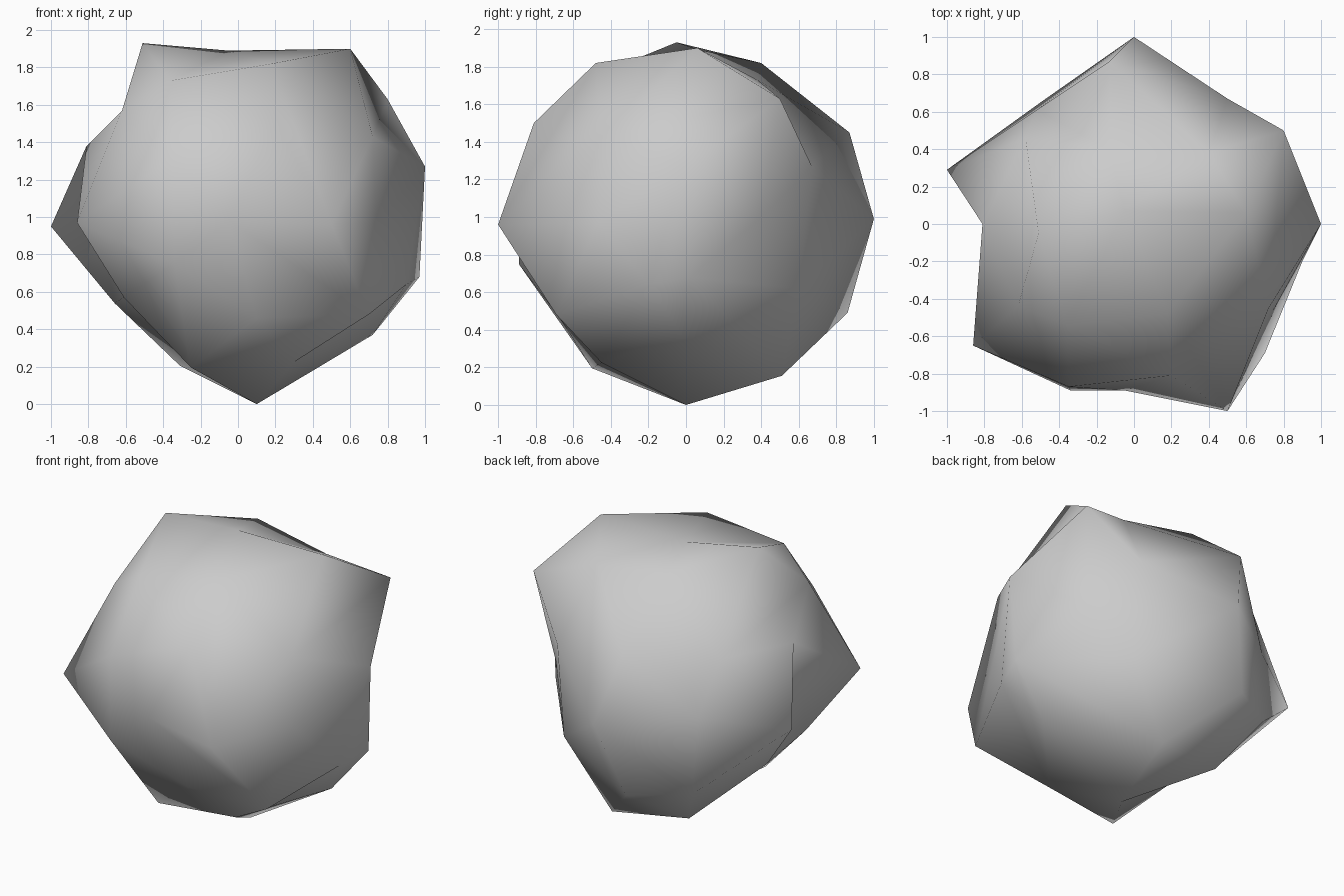
import bpy
import bmesh
from math import atan, sqrt
from mathutils import Matrix, Vector

default_cube = bpy.data.objects.get("Cube")
if default_cube:
    bpy.data.objects.remove(default_cube, do_unlink=True)

# Stone colour
stone_grey = bpy.data.materials.new("stone_grey")
stone_grey.use_nodes = True
colour = (0.6, 0.6, 0.6, 1)
stone_grey.diffuse_color = colour
for node in stone_grey.node_tree.nodes:
    if node.type == "BSDF_PRINCIPLED":
        node.inputs["Base Color"].default_value = colour

# Coarse ball, turned so that an edge midpoint lies on every axis
ball = bmesh.new()
bmesh.ops.create_icosphere(ball, subdivisions=2, radius=1)
golden = (1 + sqrt(5)) / 2
ball.transform(Matrix.Rotation(-atan(1 / golden), 3, "Y").to_4x4())
corners = {corner: corner.co.copy() for corner in ball.verts}


def both_signs(size):
    return (size, -size) if size else (0,)


def knock(direction, places):
    """Move a corner and its mirror images: top first, then back, then left."""
    mirrored = [Vector((x, y, z)).normalized()
                for z in both_signs(direction[2])
                for y in both_signs(direction[1])
                for x in both_signs(direction[0])]
    for way, place in zip(mirrored, places):
        nearest = min(corners, key=lambda c: (corners[c] - way).length)
        nearest.co = place


# Ends of the three axes
knock((0, 0, 1), [(-.05, .07, 1.89), (.1, 0, 0)])
knock((0, 1, 0), [(0, 1, .99), (-.05, -.89, .98)])
knock((1, 0, 0), [(1, 0, 1.27), (-.81, 0, 1.38)])

# Main corners
knock((1, 0, golden), [(.6, .06, 1.9), (-.51, -.05, 1.93),
                       (.72, -.02, .37), (-.28, .02, .265)])
knock((0, golden, 1), [(-.13, .87, 1.45), (.2, -.81, 1.5),
                       (-.15, .86, .49), (.1, -.67, .46)])
knock((golden, 1, 0), [(.7, .4, 1), (-1, .29, .95),
                       (.74, -.47, .97), (-.86, -.65, .97)])

# Corners around the crown and the underside
knock((1, golden, golden + 1),
      [(.4, .38, 1.73), (-.13, .4, 1.82), (.18, -.48, 1.82), (-.36, -.54, 1.73),
       (.2, .51, .155), (-.31, .41, .205), (.3, -.45, .225), (-.25, -.5, .195)])

# Corners around the left and right sides
knock((golden + 1, 1, golden),
      [(.8, .5, 1.63), (-.58, .46, 1.38), (.72, -.45, 1.43), (-.62, -.44, 1.57),
       (.97, .02, .68), (-.66, .07, .54), (.9, -.2, .64), (-.61, -.42, .57)])

# Corners around the back and front
knock((golden, golden + 1, 1),
      [(.5, .67, 1.27), (-.52, .61, 1.02), (.5, -1, .96), (-.35, -.87, 1.31),
       (.5, .6, .62), (-.5, .65, .51), (.7, -.69, .48), (-.34, -.89, .75)])

# Finished boulder with soft shading over its coarse faces
for face in ball.faces:
    face.smooth = True
bmesh.ops.recalc_face_normals(ball, faces=ball.faces[:])
boulder_mesh = bpy.data.meshes.new("boulder")
ball.to_mesh(boulder_mesh)
ball.free()
boulder_mesh.materials.append(stone_grey)
boulder = bpy.data.objects.new("boulder", boulder_mesh)
bpy.context.collection.objects.link(boulder)
